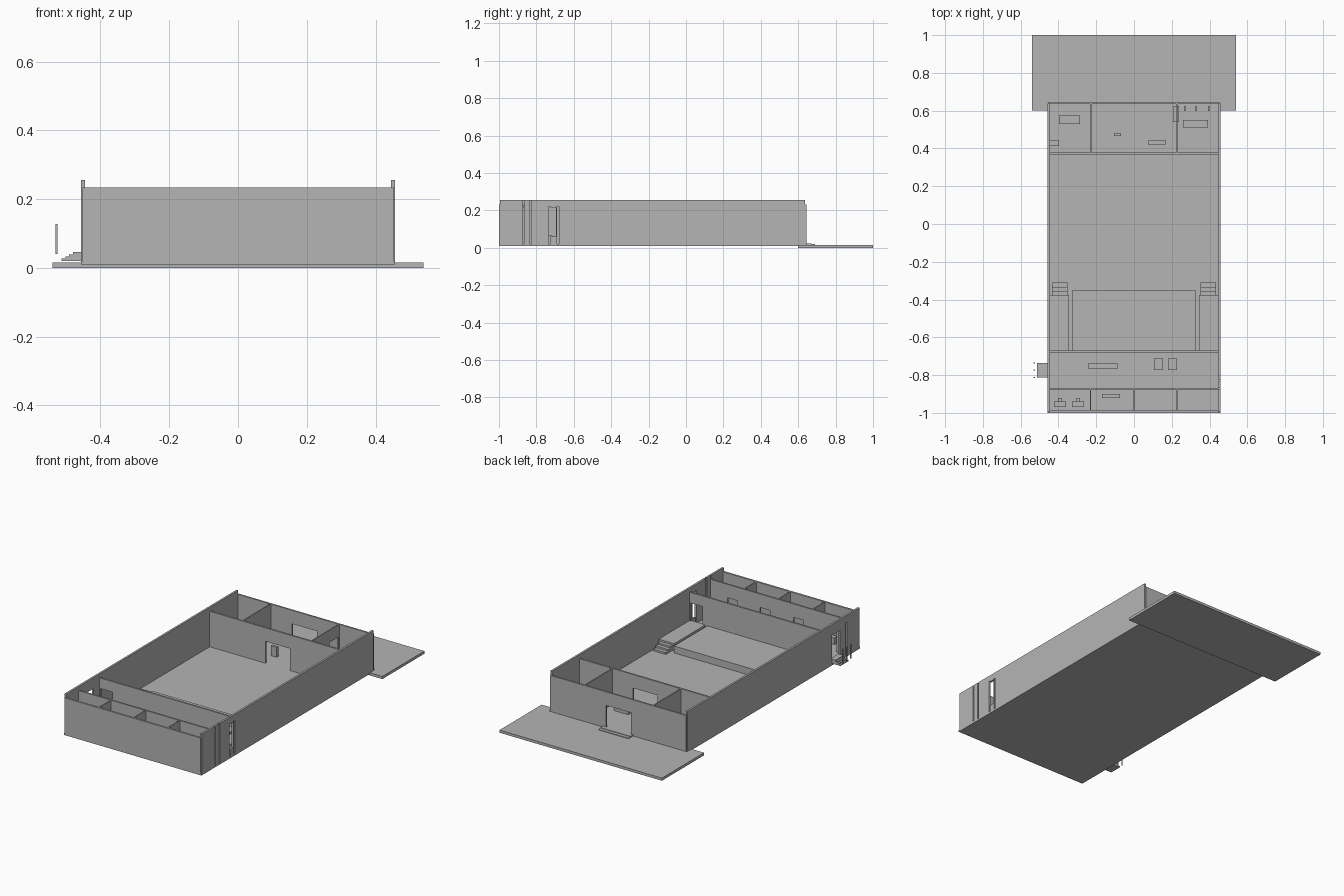
import bpy, bmesh
from mathutils import Vector

if "Cube" in bpy.data.objects:
    bpy.data.objects.remove(bpy.data.objects["Cube"])

grey = bpy.data.materials.new("plain grey")
grey.diffuse_color = (0.46, 0.46, 0.46, 1)
grey.use_nodes = True
grey.node_tree.nodes["Principled BSDF"].inputs["Base Color"].default_value = grey.diffuse_color


def finish(name, bm):
    bmesh.ops.recalc_face_normals(bm, faces=bm.faces)
    me = bpy.data.meshes.new(name)
    bm.to_mesh(me)
    bm.free()
    me.materials.append(grey)
    ob = bpy.data.objects.new(name, me)
    bpy.context.collection.objects.link(ob)
    return ob


def box(name, x0, x1, y0, y1, z0, z1):
    bm = bmesh.new()
    bmesh.ops.create_cube(bm, size=1)
    for v in bm.verts:
        v.co = ((x0 + x1) / 2 + v.co.x * (x1 - x0),
                (y0 + y1) / 2 + v.co.y * (y1 - y0),
                (z0 + z1) / 2 + v.co.z * (z1 - z0))
    return finish(name, bm)


def wall(name, axis, t0, t1, a0, a1, z0, z1, holes=()):
    """Wall running along an axis, t = thickness range, holes = (a0, a1, z0, z1)."""
    aa = sorted({a0, a1, *[h[0] for h in holes], *[h[1] for h in holes]})
    zz = sorted({z0, z1, *[h[2] for h in holes], *[h[3] for h in holes]})
    place = (lambda a, z: (a, t0, z)) if axis == 'x' else (lambda a, z: (t0, a, z))
    bm = bmesh.new()
    grid = {(a, z): bm.verts.new(place(a, z)) for a in aa for z in zz}
    for p, q in zip(aa, aa[1:]):
        for r, s in zip(zz, zz[1:]):
            ca, cz = (p + q) / 2, (r + s) / 2
            if not any(h[0] < ca < h[1] and h[2] < cz < h[3] for h in holes):
                bm.faces.new([grid[p, r], grid[q, r], grid[q, s], grid[p, s]])
    bmesh.ops.delete(bm, geom=[v for v in bm.verts if not v.link_faces], context='VERTS')
    ext = bmesh.ops.extrude_face_region(bm, geom=bm.faces[:], use_keep_orig=True)
    move = Vector((0, t1 - t0, 0)) if axis == 'x' else Vector((t1 - t0, 0, 0))
    bmesh.ops.translate(bm, vec=move,
                        verts=[g for g in ext['geom'] if isinstance(g, bmesh.types.BMVert)])
    bmesh.ops.dissolve_limit(bm, angle_limit=0.01, verts=bm.verts[:], edges=bm.edges[:])
    return finish(name, bm)


F = 0.02      # floor level
T = 0.233     # inner wall top
S = 0.256     # side wall top
D = 0.152     # door head

# Forecourt and floor slab
box("forecourt", -0.54, 0.54, 0.6, 1.0, 0, 0.016)
box("floor_slab", -0.457, 0.457, -1, 0.645, 0.009, F)
for i in range(2):
    box("entrance_step", -0.1, 0.1, 0.645, 0.69 - i * 0.02, 0.016, 0.02 + i * 0.003)

# Outer walls
wall("left_wall", 'y', -0.457, -0.445, -0.995, 0.637, F, S,
     [(-0.81, -0.735, 0.046, 0.19), (-0.875, -0.865, F, 0.215)])
wall("right_wall", 'y', 0.445, 0.457, -0.995, 0.637, F, S,
     [(-0.873, -0.867, F, S), (-0.835, -0.825, F, S),
      (-0.735, -0.725, F, 0.22), (-0.725, -0.695, 0.06, 0.215),
      (-0.69, -0.68, F, 0.22)])
wall("front_wall", 'x', -1, -0.988, -0.452, 0.452, F, T)
wall("back_wall", 'x', 0.635, 0.645, -0.452, 0.452, F, T, [(-0.085, 0.08, F, D)])

# Cross walls
wall("foyer_wall", 'x', 0.367, 0.378, -0.445, 0.445, F, T, [(-0.075, 0.088, F, D)])
wall("stage_rear_wall", 'x', -0.68, -0.669, -0.445, 0.445, F, T,
     [(-0.44, -0.36, 0.06, 0.17), (0.36, 0.44, 0.06, 0.17)])
wall("dressing_wall", 'x', -0.88, -0.87, -0.445, 0.445, F, T,
     [(c - 0.033, c + 0.033, F, D) for c in (-0.36, -0.14, 0.085, 0.3)])

# Partitions
wall("foyer_partition_left", 'y', -0.233, -0.226, 0.378, 0.635, F, T)
wall("foyer_partition_right", 'y', 0.223, 0.23, 0.378, 0.635, F, T,
     [(0.54, 0.626, 0.08, 0.16)])
for x in (-0.23, 0, 0.227):
    wall("dressing_partition", 'y', x - 0.003, x + 0.003, -0.988, -0.88, F, T)

# Stage, side platforms and their steps
box("stage", -0.327, 0.327, -0.68, -0.353, F, 0.062)
for s in (-1, 1):
    xs = sorted((s * 0.343, s * 0.446))
    box("side_platform", *xs, -0.669, -0.377, F, 0.062)
    xs = sorted((s * 0.352, s * 0.435))
    for i in range(3):
        box("platform_step", *xs, -0.377, -0.31 - i * 0.0225, F, 0.031 + i * 0.0105)

# Outside stairs and rail posts on the left
for i in range(4):
    box("side_step", -0.513 + i * 0.011, -0.45, -0.812, -0.735,
        0.02 + i * 0.0065, 0.0265 + i * 0.0065)
for y in (-0.735, -0.773, -0.812):
    box("rail_post", -0.531, -0.525, y - 0.003, y + 0.003, 0.04, 0.127)

# Foyer furniture
box("office_desk", -0.397, -0.286, 0.53, 0.575, F, 0.065)
box("office_cabinet", -0.445, -0.397, 0.414, 0.443, F, 0.08)
box("ticket_stand", -0.106, -0.069, 0.465, 0.481, F, 0.08)
box("foyer_bench", 0.074, 0.17, 0.422, 0.443, F, 0.05)
box("hatch_counter", 0.207, 0.239, 0.54, 0.626, 0.08, 0.088)
box("bar_counter", 0.26, 0.393, 0.512, 0.55, F, 0.07)
for x in (0.268, 0.33, 0.395):
    box("shelf_support", x - 0.004, x + 0.004, 0.598, 0.624, F, 0.1)

# Backstage furniture
box("backstage_bench", -0.244, -0.085, -0.766, -0.738, F, 0.05)
for x in (0.13, 0.204):
    box("storage_crate", x - 0.024, x + 0.024, -0.772, -0.713, F, 0.065)
for x in (-0.392, -0.297):
    box("dressing_table", x - 0.032, x + 0.032, -0.968, -0.941, F, 0.06)
    box("dressing_stool", x - 0.011, x + 0.011, -0.941, -0.92, F, 0.045)
box("clothes_rack", -0.17, -0.074, -0.92, -0.899, F, 0.09)
